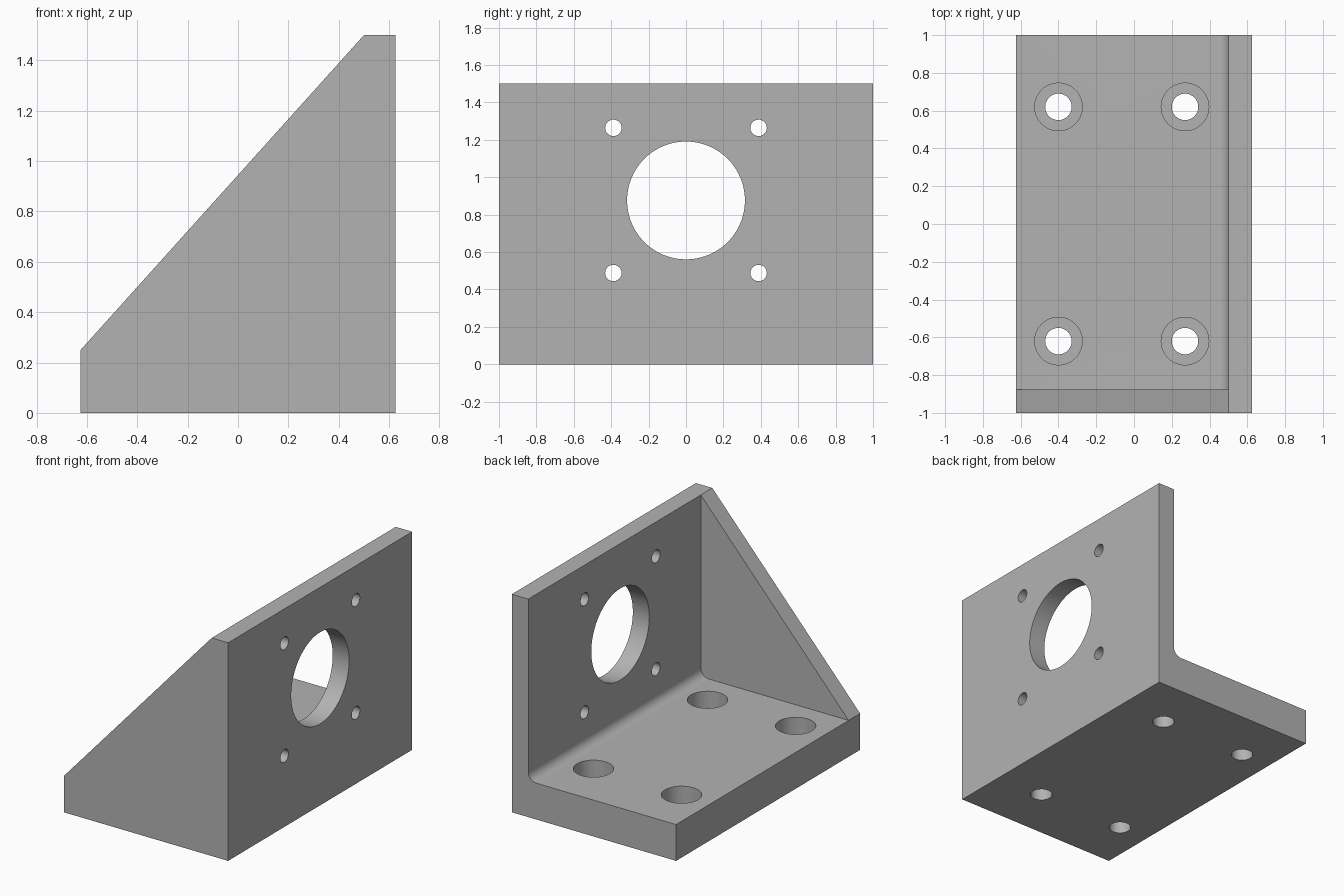
import bpy, bmesh, math
from mathutils import Matrix, Vector

cube = bpy.data.objects.get("Cube")
if cube:
    bpy.data.objects.remove(cube, do_unlink=True)

HALF, DEPTH, HEIGHT = 0.625, 1.0, 1.5      # half width, half depth, height
WALL, FLOOR, FILLET = 0.125, 0.25, 0.0625
INNER = HALF - WALL                        # inner face of the upright

grey = bpy.data.materials.new("plain grey")
grey.use_nodes = True
grey.diffuse_color = (0.45, 0.45, 0.45, 1)
grey.node_tree.nodes["Principled BSDF"].inputs["Base Color"].default_value = grey.diffuse_color


def make_object(name, bm):
    bmesh.ops.recalc_face_normals(bm, faces=bm.faces)
    mesh = bpy.data.meshes.new(name)
    bm.to_mesh(mesh)
    bm.free()
    mesh.materials.append(grey)
    obj = bpy.data.objects.new(name, mesh)
    bpy.context.collection.objects.link(obj)
    return obj


def prism(name, profile, y0, y1):
    """Extrude an x-z profile along y."""
    bm = bmesh.new()
    face = bm.faces.new([bm.verts.new((x, y0, z)) for x, z in profile])
    ext = bmesh.ops.extrude_face_region(bm, geom=[face])["geom"]
    bmesh.ops.translate(bm, vec=(0, y1 - y0, 0),
                        verts=[v for v in ext if isinstance(v, bmesh.types.BMVert)])
    return make_object(name, bm)


def drill(name, start, end, radius, segments=48):
    """Cylinder cutter between two points."""
    start, end = Vector(start), Vector(end)
    axis = end - start
    bm = bmesh.new()
    turn = axis.to_track_quat("Z", "Y").to_matrix().to_4x4()
    bmesh.ops.create_cone(bm, cap_ends=True, segments=segments, radius1=radius,
                          radius2=radius, depth=axis.length,
                          matrix=Matrix.Translation((start + end) / 2) @ turn)
    return make_object(name, bm)


# Solid side outline, full depth
bracket = prism("angle_bracket", [(-HALF, 0), (HALF, 0), (HALF, HEIGHT),
                                  (INNER, HEIGHT), (-HALF, FLOOR)], -DEPTH, DEPTH)

# Pocket that leaves the base, upright, inner fillet and side gusset
arc = [(INNER - FILLET + FILLET * math.cos(a), FLOOR + FILLET + FILLET * math.sin(a))
       for a in (math.radians(270 + 90 * i / 10) for i in range(11))]
cutters = [prism("pocket_cutter", [(-1, FLOOR)] + arc + [(INNER, 2), (-1, 2)],
                 -DEPTH + WALL, 2)]

# Counterbored holes in the base
for x in (-0.4, 0.27):
    for y in (-0.62, 0.62):
        cutters.append(drill("counterbore_cutter", (x, y, 0.125), (x, y, 0.4), 0.126))
        cutters.append(drill("base_hole_cutter", (x, y, -0.1), (x, y, 0.2), 0.07))

# Large bore and four small holes in the upright
BORE_Z, OFFSET = 0.876, 0.388
cutters.append(drill("bore_cutter", (0.35, 0, BORE_Z), (0.8, 0, BORE_Z), 0.315, 96))
for sy in (-1, 1):
    for sz in (-1, 1):
        y, z = sy * OFFSET, BORE_Z + sz * OFFSET
        cutters.append(drill("small_hole_cutter", (0.4, y, z), (0.8, y, z), 0.044, 32))

# Cut, then discard the cutters
bpy.context.view_layer.objects.active = bracket
for cutter in cutters:
    cutter.hide_render = True
    mod = bracket.modifiers.new("cut", "BOOLEAN")
    mod.operation = "DIFFERENCE"
    mod.solver = "EXACT"
    mod.object = cutter
    bpy.ops.object.modifier_apply(modifier=mod.name)
    bpy.data.objects.remove(cutter, do_unlink=True)

# Smooth hole walls and fillet, crisp edges elsewhere
for obj in bpy.context.selected_objects:
    obj.select_set(False)
bracket.select_set(True)
bpy.ops.object.shade_smooth_by_angle(angle=math.radians(30))
